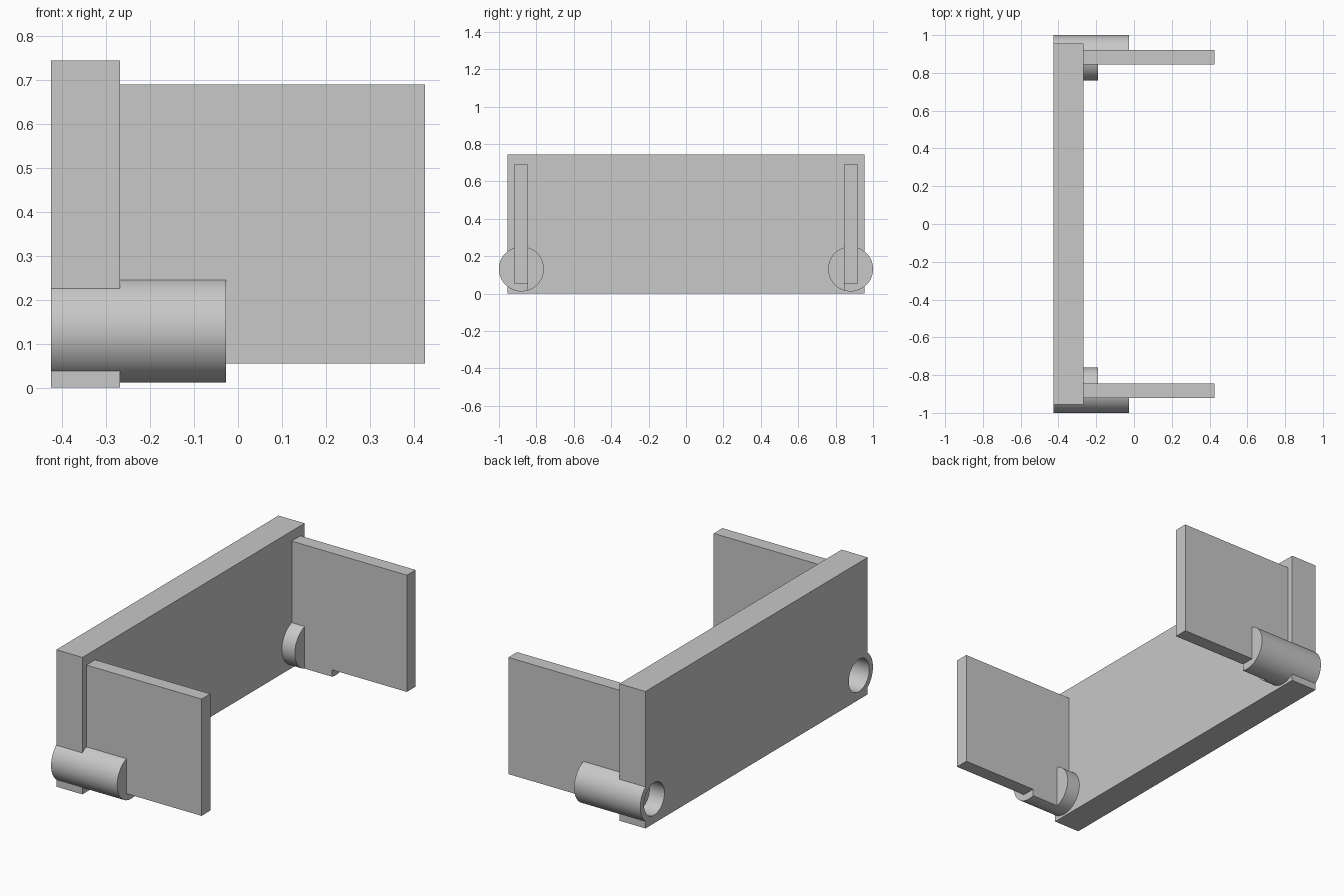
import bpy
import math

if "Cube" in bpy.data.objects:
    bpy.data.objects.remove(bpy.data.objects["Cube"], do_unlink=True)

grey = bpy.data.materials.new("plain grey")
grey.use_nodes = True
colour = (0.58, 0.58, 0.58, 1)
grey.diffuse_color = colour
grey.node_tree.nodes["Principled BSDF"].inputs["Base Color"].default_value = colour


def box(name, low, high):
    centre = [(a + b) / 2 for a, b in zip(low, high)]
    bpy.ops.mesh.primitive_cube_add(size=1, location=centre)
    ob = bpy.context.object
    ob.name = name
    ob.scale = [b - a for a, b in zip(low, high)]
    bpy.ops.object.transform_apply(location=True, rotation=True, scale=True)
    ob.data.materials.append(grey)
    return ob


def rod(name, x0, x1, y, radius):
    """Cylinder along x at the boss height."""
    bpy.ops.mesh.primitive_cylinder_add(
        vertices=64, radius=radius, depth=x1 - x0,
        location=((x0 + x1) / 2, y, BOSS_Z), rotation=(0, math.pi / 2, 0))
    ob = bpy.context.object
    ob.name = name
    bpy.ops.object.transform_apply(location=True, rotation=True, scale=True)
    ob.data.materials.append(grey)
    return ob


def cut(target, cutter):
    cutter.hide_render = True
    mod = target.modifiers.new("cut", "BOOLEAN")
    mod.operation = "DIFFERENCE"
    mod.solver = "EXACT"
    mod.object = cutter
    bpy.context.view_layer.objects.active = target
    bpy.ops.object.modifier_apply(modifier=mod.name)


BOSS_Z = 0.132
BACK, FACE = -0.425, -0.268
RIM = 0.12
BORE = 0.088

# Upright back plate
plate = box("back_plate", (BACK, -0.955, 0), (FACE, 0.955, 0.745))

for side, s, depth in (("front", -1, 0.16), ("rear", 1, 0.09)):
    # Side arm
    ys = sorted((s * 0.845, s * 0.92))
    box(side + "_arm", (FACE, ys[0], 0.055), (0.425, ys[1], 0.69))

    # Round boss, shorter on the inner side of the arm
    boss = rod(side + "_boss", BACK, -0.027, s * 0.88, RIM)
    ys = sorted((s * 0.7, s * 0.845))
    notch = box("notch_cutter", (-0.19, ys[0], -0.1), (0.1, ys[1], 0.4))
    cut(boss, notch)

    # Blind bore opening on the back
    bore = rod("bore_cutter", BACK - 0.1, BACK + depth, s * 0.88, BORE)
    cut(boss, bore)
    cut(plate, bore)
    for helper in (notch, bore):
        bpy.data.objects.remove(helper, do_unlink=True)

    # Smooth barrel with sharp rims
    bpy.ops.object.select_all(action="DESELECT")
    boss.select_set(True)
    bpy.context.view_layer.objects.active = boss
    bpy.ops.object.shade_smooth_by_angle(angle=math.radians(30))

bpy.ops.object.select_all(action="DESELECT")
plate.select_set(True)
bpy.context.view_layer.objects.active = plate
bpy.ops.object.shade_smooth_by_angle(angle=math.radians(30))
